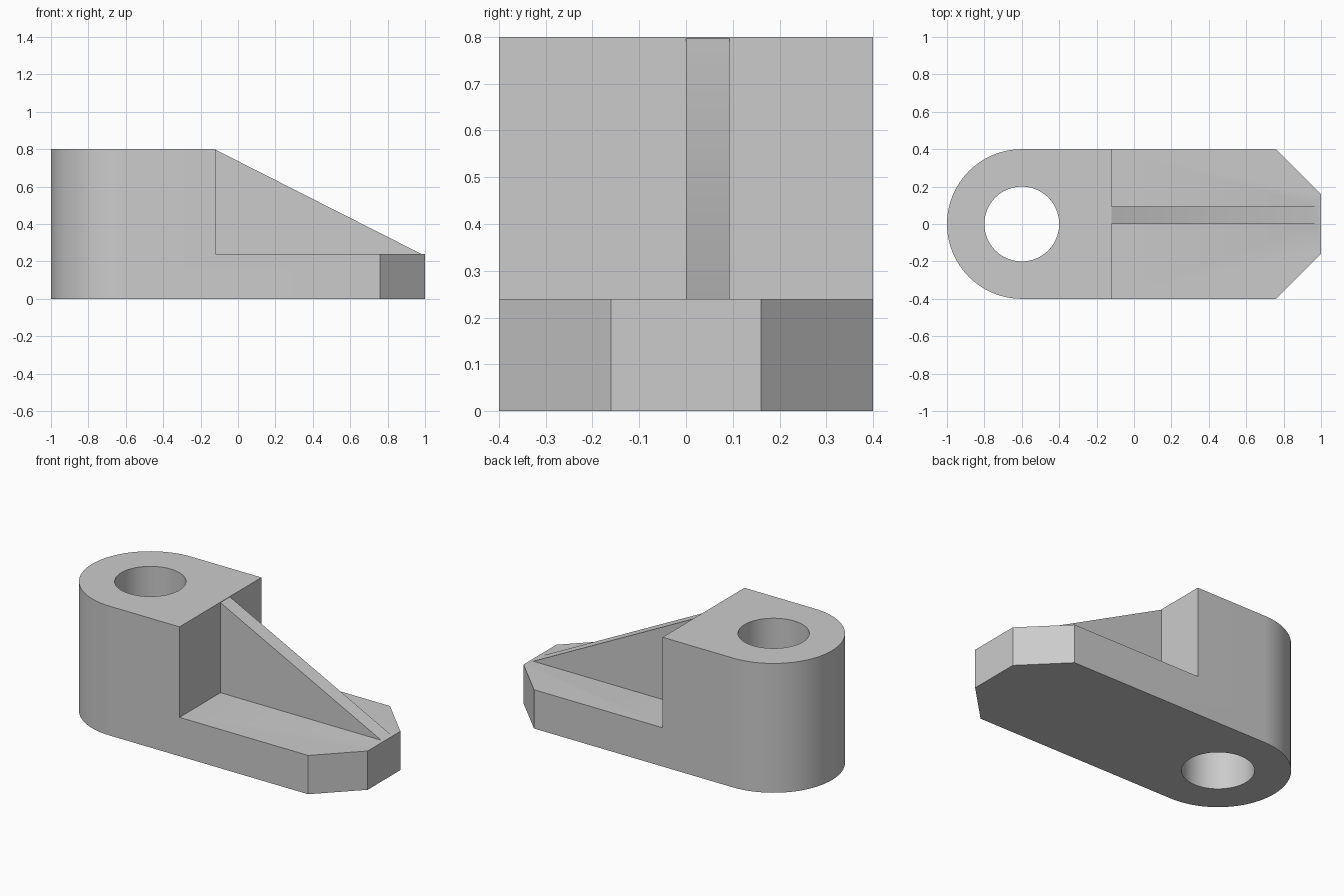
import bpy, bmesh, math
from mathutils import Vector

cube = bpy.data.objects.get("Cube")
if cube:
    bpy.data.objects.remove(cube, do_unlink=True)

grey = bpy.data.materials.new("plain grey")
colour = (0.6, 0.6, 0.6, 1)
grey.use_nodes = True
grey.diffuse_color = colour
grey.node_tree.nodes["Principled BSDF"].inputs["Base Color"].default_value = colour

HOLE_X, RADIUS, HOLE_R = -0.6, 0.4, 0.2
STEP_X, PLATE_Z, TOP_Z = -0.12, 0.24, 0.8


def prism(name, points, depth):
    """Extrude a closed 3D outline along a depth vector."""
    bm = bmesh.new()
    face = bm.faces.new([bm.verts.new(p) for p in points])
    new = bmesh.ops.extrude_face_region(bm, geom=[face])["geom"]
    verts = [g for g in new if isinstance(g, bmesh.types.BMVert)]
    bmesh.ops.translate(bm, verts=verts, vec=Vector(depth))
    bmesh.ops.recalc_face_normals(bm, faces=bm.faces)
    mesh = bpy.data.meshes.new(name)
    bm.to_mesh(mesh)
    bm.free()
    mesh.materials.append(grey)
    obj = bpy.data.objects.new(name, mesh)
    bpy.context.collection.objects.link(obj)
    return obj


def arc(radius, start, end, steps, z):
    angles = [start + (end - start) * i / steps for i in range(steps + 1)]
    return [(HOLE_X + radius * math.cos(a), radius * math.sin(a), z) for a in angles]


def combine(target, tool, operation):
    """Apply a boolean and discard the tool object."""
    tool.hide_render = True
    mod = target.modifiers.new(operation, 'BOOLEAN')
    mod.operation, mod.solver, mod.object = operation, 'EXACT', tool
    bpy.context.view_layer.objects.active = target
    bpy.ops.object.modifier_apply(modifier=mod.name)
    bpy.data.objects.remove(tool, do_unlink=True)


# Body: rounded at one end, chamfered at the other
nose = [(0.76, -0.4, 0), (1, -0.16, 0), (1, 0.16, 0), (0.76, 0.4, 0)]
body = prism("bracket_body", arc(RADIUS, math.pi / 2, math.pi * 1.5, 48, 0) + nose,
             (0, 0, TOP_Z))

# Step down from the boss to the plate
step = prism("step_cutter", [(STEP_X, -1, PLATE_Z), (2, -1, PLATE_Z),
                             (2, 1, PLATE_Z), (STEP_X, 1, PLATE_Z)], (0, 0, 1))
combine(body, step, 'DIFFERENCE')

# Vertical through hole
hole = prism("hole_cutter", arc(HOLE_R, 0, math.tau, 64, -0.1)[:-1], (0, 0, 1))
combine(body, hole, 'DIFFERENCE')

# Sloping rib, rooted inside the boss and plate
rib = prism("rib", [(-0.2, 0, 0.1), (0.98, 0, 0.1), (0.98, 0, PLATE_Z),
                    (STEP_X, 0, 0.797), (-0.2, 0, 0.797)], (0, 0.093, 0))
combine(body, rib, 'UNION')

# Smooth curves with sharp edges
bpy.ops.object.select_all(action='DESELECT')
body.select_set(True)
bpy.context.view_layer.objects.active = body
bpy.ops.object.shade_smooth_by_angle(angle=math.radians(30))
